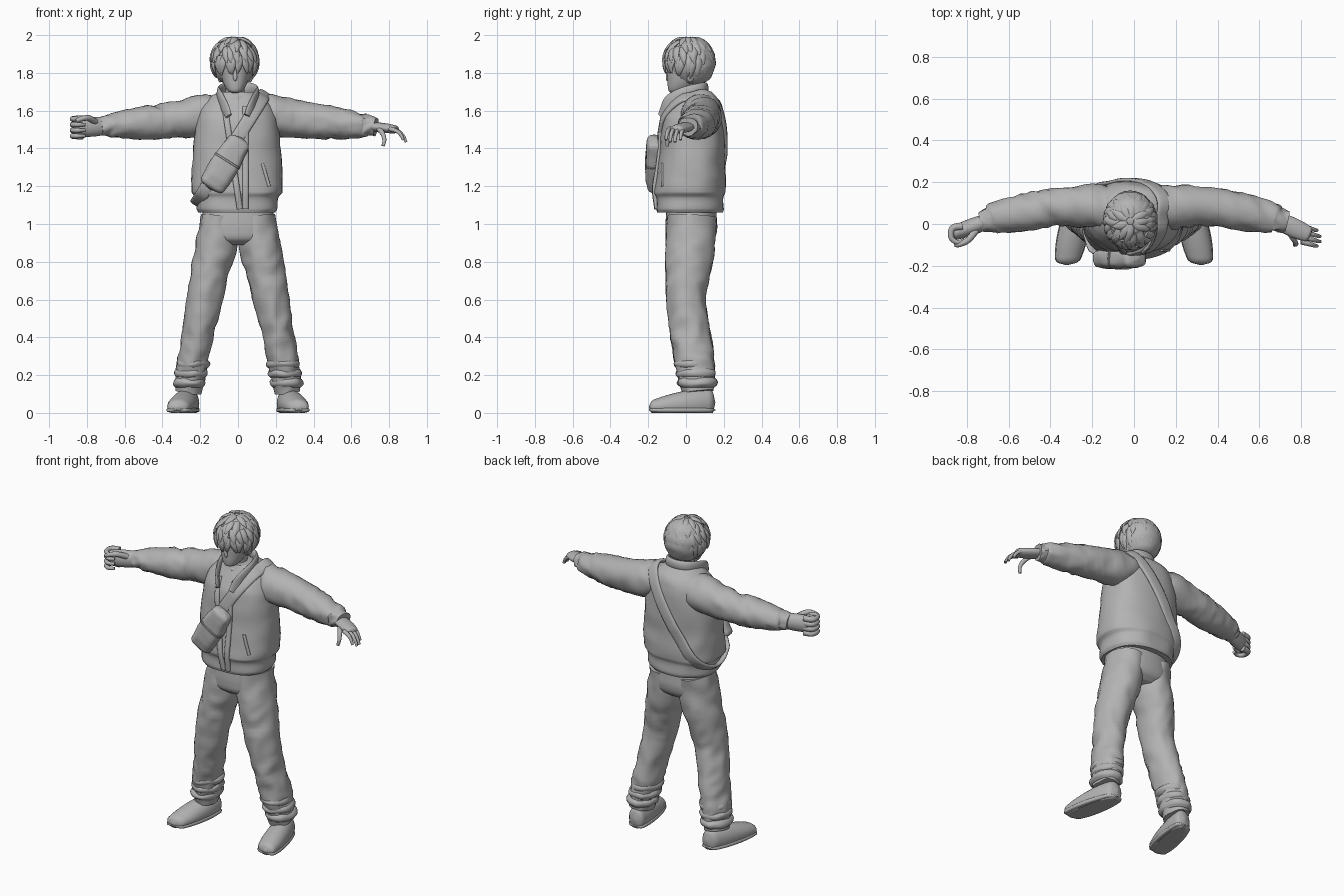
import bpy
import bmesh
import random
from math import sin, cos, pi, radians, copysign
from mathutils import Vector, noise
from mathutils.bvhtree import BVHTree

if "Cube" in bpy.data.objects:
    bpy.data.objects.remove(bpy.data.objects["Cube"])

random.seed(4)
X, Y, Z = Vector((1, 0, 0)), Vector((0, 1, 0)), Vector((0, 0, 1))
SIDES = (("left", 1), ("right", -1))

clay = bpy.data.materials.new("plain_grey")
clay.use_nodes = True
grey = (.45, .45, .45, 1)
clay.diffuse_color = grey
clay.node_tree.nodes["Principled BSDF"].inputs["Base Color"].default_value = grey


def refine(stations, steps):
    """Smooth interpolation of stations (x, y, z, half_width, half_depth)."""
    points = [Vector(s) for s in stations]
    last = len(points) - 1
    along_path = [0]
    for a, b in zip(points, points[1:]):
        along_path.append(along_path[-1] + max((Vector(b[:3]) - Vector(a[:3])).length, .001))
    slope = []
    for i in range(last + 1):
        lo, hi = max(i - 1, 0), min(i + 1, last)
        slope.append((points[hi] - points[lo]) / (along_path[hi] - along_path[lo]))
    result = []
    for i in range(last):
        span = along_path[i + 1] - along_path[i]
        for k in range(steps):
            f = k / steps
            blend = f * f * (3 - 2 * f)
            result.append(points[i].lerp(points[i + 1], blend)
                          + slope[i] * (span * f * (1 - f) ** 2)
                          - slope[i + 1] * (span * f * f * (1 - f)))
    return result + [points[last]]


def loft(name, stations, ref=X, flat=None, power=2, sides=28, steps=6,
         folds=0, freq=12, floor=False):
    """Skin a tube of superellipse sections along a path, with cloth folds."""
    path = refine(stations, steps)
    centres = [Vector(p[:3]) for p in path]
    seed = random.uniform(0, 50)
    bm = bmesh.new()
    rings = []
    for i, p in enumerate(path):
        tangent = flat or (centres[min(i + 1, len(path) - 1)] - centres[max(i - 1, 0)])
        tangent = tangent.normalized()
        u = (ref - tangent * ref.dot(tangent)).normalized()
        v = tangent.cross(u)
        ring = []
        for k in range(sides):
            angle = 2 * pi * k / sides
            c, s = cos(angle), sin(angle)
            offset = (u * copysign(abs(c) ** (2 / power), c) * max(p[3], .002)
                      + v * copysign(abs(s) ** (2 / power), s) * max(p[4], .002))
            if folds:
                ripple = noise.noise(centres[i] * freq + Vector((c, s, seed)))
                offset += offset.normalized() * folds * (1 - 3 * abs(ripple))
            place = centres[i] + offset
            if floor:
                place.z = max(place.z, 0)
            ring.append(bm.verts.new(place))
        rings.append(ring)
    for a, b in zip(rings, rings[1:]):
        for k in range(sides):
            j = (k + 1) % sides
            bm.faces.new((a[k], a[j], b[j], b[k]))
    bm.faces.new(rings[0][::-1])
    bm.faces.new(rings[-1])
    bmesh.ops.recalc_face_normals(bm, faces=bm.faces)
    mesh = bpy.data.meshes.new(name)
    bm.to_mesh(mesh)
    bm.free()
    mesh.materials.append(clay)
    mesh.shade_smooth()
    mesh.set_sharp_from_angle(angle=radians(50))
    part = bpy.data.objects.new(name, mesh)
    bpy.context.collection.objects.link(part)
    return part


def pod(name, start, end, width, depth, blunt=1, taper=(0, 0), **options):
    """Closed rounded form between two points; a low blunt value squares its ends."""
    stations = []
    for i in range(9):
        angle = pi * i / 8
        f = (1 - cos(angle)) / 2
        swell = max(sin(angle), 0) ** blunt
        stations.append((*Vector(start).lerp(Vector(end), f),
                         width * swell * (1 - taper[0] * f), depth * swell * (1 - taper[1] * f)))
    return loft(name, stations, steps=3, **options)


def upright(name, rows, x=0, **options):
    """Vertical form from rows of (y, z, half_width, half_depth)."""
    return loft(name, [(x, *row) for row in rows], flat=Z, sides=40, **options)


def digit(name, points, radius, ref):
    """Finger along a bent path, thinner towards the tip."""
    loft(name, [(*p, radius * (1 - .13 * i), radius * (1 - .13 * i))
                for i, p in enumerate(points)], ref=ref, sides=10, steps=4)


def flip(stations, sign):
    return [(p[0] * sign, *p[1:]) for p in stations]


def surface(*parts):
    verts, faces = [], []
    for part in parts:
        base = len(verts)
        verts += [v.co.copy() for v in part.data.vertices]
        faces += [[base + i for i in p.vertices] for p in part.data.polygons]
    return BVHTree.FromPolygons(verts, faces)


# Jacket body with a gathered hem band
jacket = upright("jacket_body", [
    (.02, 1.06, .2, .17), (.02, 1.08, .212, .178), (.02, 1.14, .215, .178),
    (.02, 1.17, .235, .186), (.03, 1.35, .232, .172), (.04, 1.55, .21, .162),
    (.05, 1.62, .185, .14), (.05, 1.67, .14, .11), (.035, 1.7, .09, .08)],
    x=-.005, power=2.4, folds=.006, freq=7)

# Sleeves with gathered cuffs
sleeve = [(.06, .06, 1.6, .09, .085), (.17, .08, 1.575, .105, .108), (.35, .083, 1.55, .09, .093),
          (.5, .06, 1.535, .088, .085), (.67, .027, 1.52, .07, .06), (.69, .02, 1.52, .058, .052),
          (.73, .01, 1.515, .05, .045)]
sleeves = [loft(side + "_sleeve", flip(sleeve, sign), ref=Y, folds=.007, freq=17)
           for side, sign in SIDES]

# Collar, open at the front
half = [(-.05, -.13, 1.57, .025, .01), (-.08, -.09, 1.645, .035, .012),
        (-.1, -.01, 1.69, .035, .013), (-.07, .08, 1.715, .032, .014)]
loft("jacket_collar", half + [(0, .105, 1.72, .03, .014)] + flip(half[::-1], -1),
     ref=Z, sides=14)

# Jacket front edges and pocket welts laid on the body
body = surface(jacket)


def strip(name, top, bottom, width):
    """Raised band on the jacket front from top to bottom, given as (x, z)."""
    path = []
    for i in range(6):
        x, z = Vector(top).lerp(Vector(bottom), i / 5)
        hit = body.ray_cast(Vector((x, -1, z)), Y)[0]
        path.append((x, hit.y, z, width, width * .75))
    loft(name, path, sides=12, steps=4, power=3)


strip("right_front_edge", (-.07, 1.62), (.01, 1.08), .016)
strip("left_front_edge", (.04, 1.62), (.04, 1.08), .016)
for side, sign in SIDES:
    strip(side + "_pocket_welt", (.13 * sign, 1.32), (.165 * sign, 1.2), .009)

# Shoulder strap, wrapped round the body in a slanted plane
along = Vector((.53, 0, .85)).normalized()
across = Y.cross(along)
middle = Vector((-.025, .03, 1.42))
wrap = surface(jacket, sleeves[0])
loop = []
for i in range(41):
    angle = 2 * pi * i / 40 - pi / 2
    outward = along * cos(angle) + Y * sin(angle)
    hit = wrap.ray_cast(middle + outward * .7, -outward)[0]
    if hit:
        loop.append((*(hit + outward * .004), .036, .011))
loft("shoulder_strap", loop, ref=across, sides=14, steps=2, power=3)

# Sling bag on the chest, with a raised flap seam
bag_end = Vector((-.15, -.165, 1.185))
pod("sling_bag", bag_end, bag_end + along * .32, .08, .052, blunt=.35, taper=(.15, .1),
    ref=across, power=3.2, folds=.003)
seam = bag_end + along * .17
pod("bag_flap_seam", seam, seam + along * .012, .078, .053, blunt=.1, ref=across, power=3.2)

# Trousers with stacked folds above the shoes
upright("trouser_hips", [
    (.03, 1.1, .18, .13), (.028, 1.03, .192, .135), (.028, .97, .2, .137),
    (.025, .92, .19, .125), (.025, .89, .13, .09)], power=2.3)
leg = [(.097, .03, 1.04, .095, .128), (.117, .022, .87, .107, .126), (.146, .01, .75, .1, .117),
       (.176, 0, .6, .092, .1), (.206, .018, .45, .083, .102), (.232, .04, .31, .079, .104),
       (.248, .052, .22, .078, .098), (.263, .065, .11, .064, .08)]
for side, sign in SIDES:
    loft(side + "_trouser_leg", flip(leg, sign), folds=.007, freq=11, sides=32)
    for i in range(3):
        fold = Vector((sign * (.238 + .01 * i), .045 + .008 * i, .29 - .05 * i))
        pod(side + "_trouser_fold", fold, fold - Z * .06, .087, .106, blunt=.4, folds=.005)

    # Shoe upper and flat sole
    heel, toe = Vector((.252 * sign, .155, .055)), Vector((.322 * sign, -.197, .03))
    pod(side + "_shoe", heel, toe, .066, .095, blunt=.5, taper=(-.15, .5), flat=-Y, floor=True)
    heel.z = toe.z = .015
    pod(side + "_sole", heel, toe, .068, .015, blunt=.5, taper=(-.18, 0), flat=-Y, power=4)

# Open left hand with drooping fingers
pod("left_palm", (.67, .025, 1.52), (.845, -.055, 1.5), .046, .026, blunt=.4, ref=Y)
for i, finger in enumerate(("little", "ring", "middle", "index")):
    base = Vector((.8, -.01 - .025 * i, 1.505))
    reach = 1 - .15 * abs(i - 1.5)
    digit("left_" + finger + "_finger",
          [base] + [base + Vector(bend) * reach for bend in
                    ((.055, -.015, -.018), (.083, -.023, -.047), (.097, -.026, -.077))], .013, Y)
digit("left_thumb", [(.74, -.035, 1.51), (.765, -.075, 1.48), (.775, -.095, 1.445),
                     (.768, -.1, 1.413)], .015, Y)

# Closed right fist
pod("right_palm", (-.67, .025, 1.52), (-.875, -.05, 1.51), .04, .05, blunt=.4,
    taper=(0, -.1), ref=Y)
for i, finger in enumerate(("index", "middle", "ring", "little")):
    curl = ((-.82, -.01), (-.868, -.02), (-.874, -.065), (-.845, -.088), (-.81, -.075))
    digit("right_" + finger + "_finger", [(*p, 1.556 - .03 * i) for p in curl], .019, Z)
digit("right_thumb", [(-.755, -.03, 1.54), (-.795, -.078, 1.562), (-.835, -.098, 1.555),
                      (-.855, -.1, 1.545)], .018, Z)

# Head, neck and face
middle_x = -.015
upright("neck", [(.03, 1.6, .07, .075), (.025, 1.68, .052, .056), (.025, 1.78, .052, .056)],
        x=middle_x)
pod("shirt_neckline", (0, .01, 1.63), (0, .02, 1.67), .07, .08, blunt=.4)
upright("head", [(-.062, 1.694, .014, .014), (-.05, 1.702, .034, .04), (-.03, 1.725, .053, .066),
                 (-.01, 1.765, .07, .088), (0, 1.81, .08, .1), (.012, 1.87, .09, .11),
                 (.015, 1.96, .04, .05)], x=middle_x, power=2.2)
pod("nose", (middle_x, -.088, 1.82), (middle_x, -.1, 1.757), .01, .012, taper=(-.3, 0))
pod("lips", (middle_x - .024, -.082, 1.738), (middle_x + .024, -.082, 1.738), .006, .006, ref=Z)
for side, sign in SIDES:
    ear = middle_x + .08 * sign
    pod(side + "_ear", (ear, .02, 1.75), (ear + .01 * sign, .03, 1.82), .011, .02)

# Hair: a cap with rows of tapered locks
pod("hair_cap", (-.018, .05, 1.735), (-.018, .01, 1.985), .12, .126, blunt=.8, folds=.004)
for row in range(4):
    count = 9 + 6 * row
    for i in range(count):
        turn = 2 * pi * (i + random.uniform(-.3, .3)) / count
        start = 8 + 23 * row
        length = 40 + random.uniform(-5, 5) + (12 * (1 + sin(turn)) if row == 3 else 0)
        swirl = random.uniform(-.25, .25)
        lock = []
        for f in (0, .4, .75, 1):
            tilt, bearing = radians(start + length * f), turn + swirl * f
            lift = .95 + .11 * f
            width = .018 + .02 * f - .035 * f ** 2
            lock.append((-.018 + .123 * lift * sin(tilt) * cos(bearing),
                         .015 + .132 * lift * sin(tilt) * sin(bearing),
                         1.862 + .128 * lift * cos(tilt), width, width / 2))
        loft("hair_lock", lock, ref=Vector((-sin(turn), cos(turn), 0)), sides=8, steps=3)
